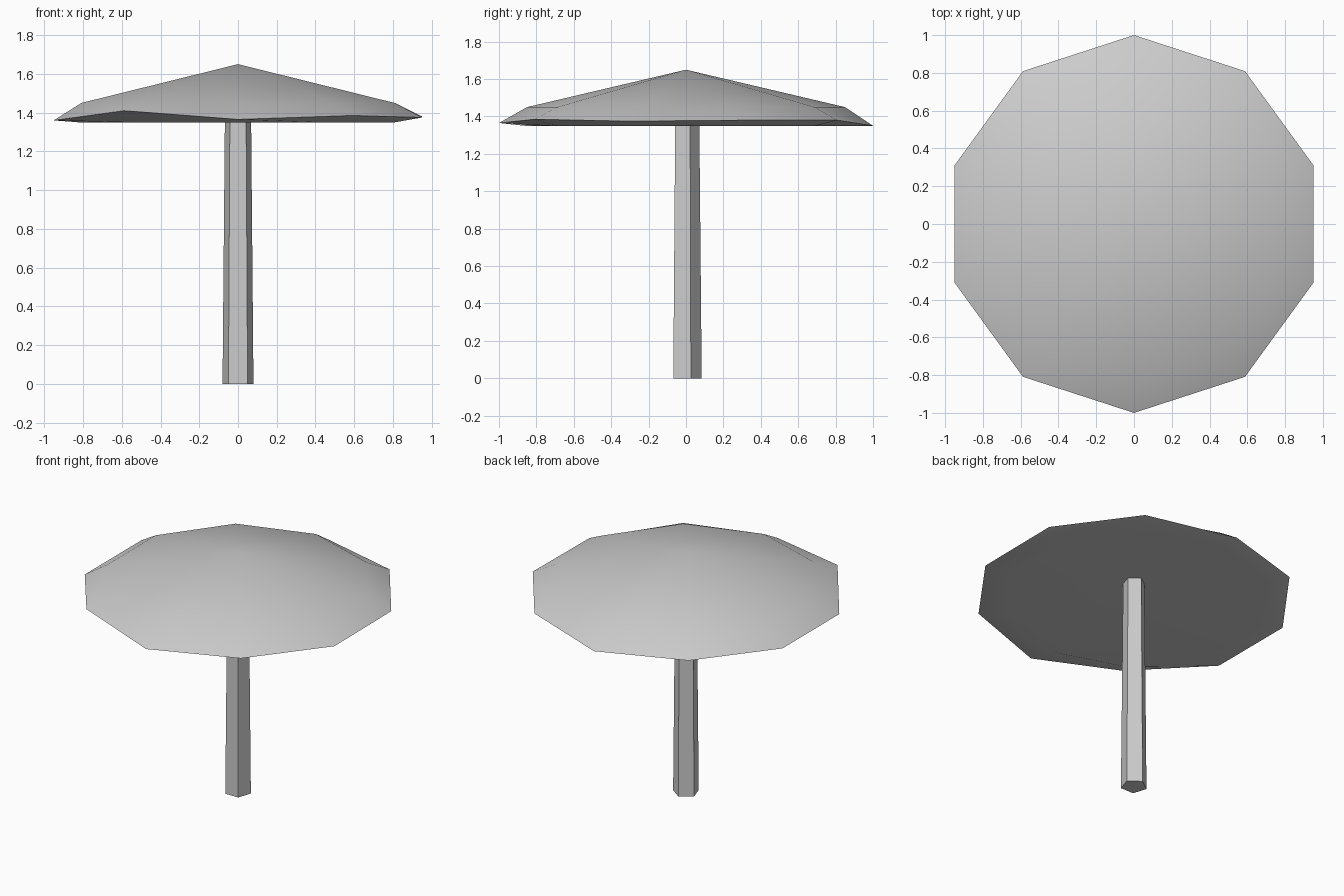
import bpy, bmesh, math

cube = bpy.data.objects.get("Cube")
if cube:
    bpy.data.objects.remove(cube, do_unlink=True)

grey = bpy.data.materials.new("plain grey")
grey.use_nodes = True
colour = (0.6, 0.6, 0.6, 1)
grey.diffuse_color = colour
grey.node_tree.nodes["Principled BSDF"].inputs["Base Color"].default_value = colour


def ring(bm, sides, radius, heights, start):
    """Regular ring of vertices; heights is one number or one per vertex."""
    if not isinstance(heights, (list, tuple)):
        heights = [heights] * sides
    return [bm.verts.new((radius * math.cos(start + math.tau * i / sides),
                          radius * math.sin(start + math.tau * i / sides), z))
            for i, z in enumerate(heights)]


def bridge(bm, a, b):
    n = len(a)
    for i in range(n):
        j = (i + 1) % n
        bm.faces.new((a[i], a[j], b[j], b[i]))


def fan(bm, loop, z):
    tip = bm.verts.new((0, 0, z))
    for i in range(len(loop)):
        bm.faces.new((loop[i], loop[(i + 1) % len(loop)], tip))


def finish(bm, name):
    bmesh.ops.recalc_face_normals(bm, faces=bm.faces)
    mesh = bpy.data.meshes.new(name)
    bm.to_mesh(mesh)
    bm.free()
    obj = bpy.data.objects.new(name, mesh)
    bpy.context.collection.objects.link(obj)
    mesh.materials.append(grey)
    bpy.ops.object.select_all(action='DESELECT')
    obj.select_set(True)
    bpy.context.view_layer.objects.active = obj
    bpy.ops.object.shade_smooth_by_angle(angle=math.radians(40))


# Canopy: ten-sided dome with a slightly uneven rim and a shallow hollow below
start = math.radians(18)
rim_heights = [1.38, 1.38, 1.35, 1.37, 1.36, 1.36, 1.41, 1.365, 1.385, 1.375]
bm = bmesh.new()
shoulder = ring(bm, 10, 0.85, 1.45, start)
rim = ring(bm, 10, 1.0, rim_heights, start)
under = ring(bm, 10, 0.84, 1.348, start)
fan(bm, shoulder, 1.65)
bridge(bm, shoulder, rim)
bridge(bm, rim, under)
fan(bm, under, 1.48)
finish(bm, "canopy")

# Pole: tapered five-sided post with a flat face to the front
bm = bmesh.new()
foot = ring(bm, 5, 0.084, 0, math.pi / 2)
top = ring(bm, 5, 0.07, 1.5, math.pi / 2)
bridge(bm, foot, top)
bm.faces.new(foot)
bm.faces.new(top)
finish(bm, "pole")
